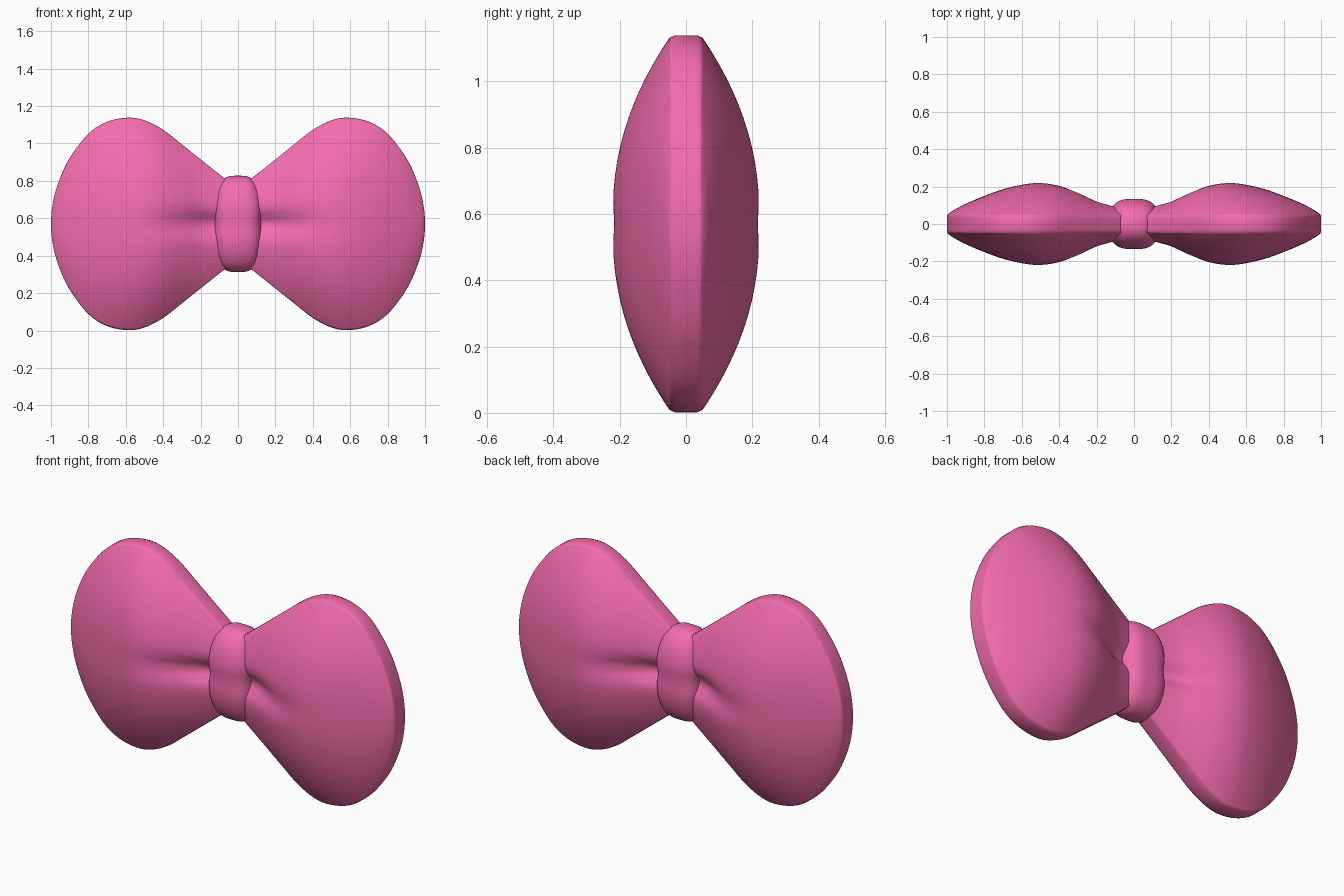
import bpy, bmesh, math

if "Cube" in bpy.data.objects:
    bpy.data.objects.remove(bpy.data.objects["Cube"])

CZ = 0.57   # height of the bow's centre line
RIM = 0.045  # half thickness of the lobe rim

pink = bpy.data.materials.new("pink")
pink.diffuse_color = (0.9, 0.15, 0.42, 1)
pink.use_nodes = True
pink.node_tree.nodes["Principled BSDF"].inputs["Base Color"].default_value = pink.diffuse_color


def loft(name, rings):
    """Skin closed rings of equal length and cap both ends."""
    bm = bmesh.new()
    rows = [[bm.verts.new(p) for p in r] for r in rings]
    n = len(rows[0])
    for a, b in zip(rows, rows[1:]):
        for i in range(n):
            j = (i + 1) % n
            bm.faces.new((a[i], a[j], b[j], b[i]))
    bm.faces.new(rows[0])
    bm.faces.new(rows[-1])
    bmesh.ops.remove_doubles(bm, verts=bm.verts, dist=1e-5)
    bmesh.ops.recalc_face_normals(bm, faces=bm.faces)
    me = bpy.data.meshes.new(name)
    bm.to_mesh(me)
    bm.free()
    ob = bpy.data.objects.new(name, me)
    bpy.context.collection.objects.link(ob)
    me.materials.append(pink)
    for p in me.polygons:
        p.use_smooth = True
    return ob


def spline(pts, steps):
    """Catmull-Rom through tuples; first and last are only tangent guides."""
    out = []
    for a, b, c, d in zip(pts, pts[1:], pts[2:], pts[3:]):
        for k in range(steps):
            t = k / steps
            out.append([0.5 * (2 * q + (r - p) * t + (2 * p - 5 * q + 4 * r - s) * t * t
                               + (3 * q - p - 3 * r + s) * t ** 3)
                        for p, q, r, s in zip(a, b, c, d)])
    out.append(list(pts[-2]))
    return out


# Lobe stations: x, half height, half thickness, crease depth
STATIONS = [(-0.05, 0.15, 0.09, 0.05), (0.03, 0.21, 0.09, 0.05), (0.10, 0.265, 0.10, 0.05),
            (0.20, 0.345, 0.127, 0.045), (0.30, 0.425, 0.172, 0.032), (0.40, 0.503, 0.208, 0.018),
            (0.50, 0.554, 0.222, 0.007), (0.59, 0.568, 0.213, 0.002), (0.70, 0.546, 0.186, 0),
            (0.80, 0.482, 0.15, 0), (0.90, 0.352, 0.108, 0), (0.96, 0.222, 0.076, 0),
            (0.99, 0.11, 0.056, 0), (1.0, 0.0, 0.04, 0), (0.99, -0.11, 0.03, 0)]


def lobe(name, side):
    rings = []
    n = 36
    for x, h, t, c in spline(STATIONS, 5):
        rim = min(RIM, t)
        front = []
        for i in range(n + 1):
            s = math.sin(math.pi / 2 * (2 * i / n - 1)) * 0.988
            z = s * h
            y = rim + (t - rim) * (1 - abs(s) ** 2.3)
            y -= c * math.exp(-(z / 0.055) ** 2)
            front.append((y, z))
        # softened rim corners
        front = [(rim * 0.75, -h)] + front + [(rim * 0.75, h)]
        ring = [(side * x, -y, CZ + z) for y, z in front]
        ring += [(side * x, y, CZ + z) for y, z in reversed(front)]
        rings.append(ring)
    return loft(name, rings)


lobe("right_lobe", 1)
lobe("left_lobe", -1)


def spow(v, e):
    return math.copysign(abs(v) ** e, v)


# Knot: soft rounded band with a faint pinch at mid height
rings = []
for i in range(33):
    v = math.pi * (i / 32 - 0.5)
    r = max(math.cos(v), 0) ** (2 / 3)
    ring = []
    for k in range(64):
        a = 2 * math.pi * k / 64
        y = 0.138 * r * spow(math.cos(a), 2 / 2.4)
        z = 0.258 * r * spow(math.sin(a), 2 / 2.4)
        pinch = 1 - 0.06 * math.exp(-(z / 0.05) ** 2)
        x = 0.134 * spow(math.sin(v), 2 / 3)
        ring.append((x * pinch, y * pinch, CZ + z))
    rings.append(ring)
loft("knot", rings)
